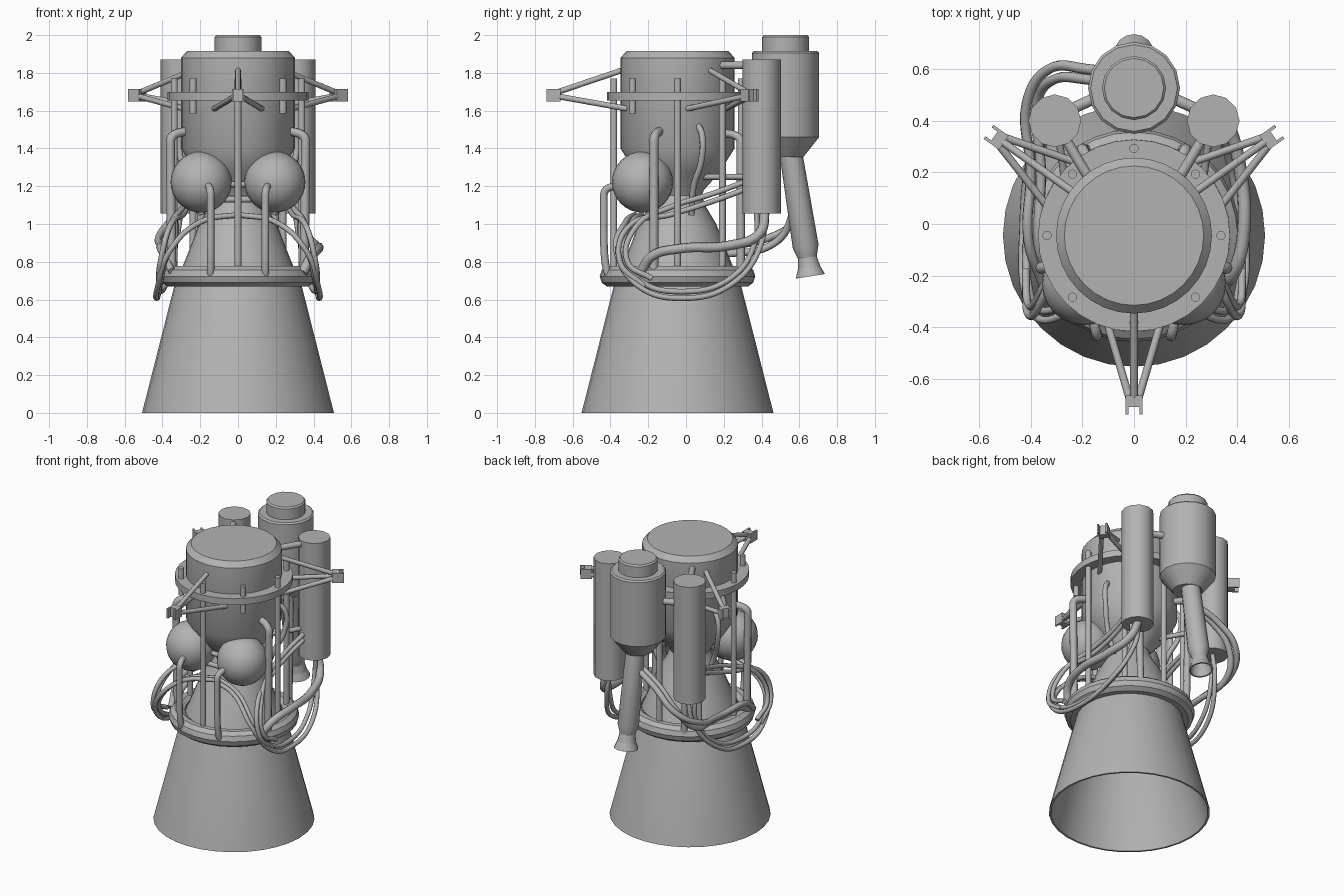
import bpy, bmesh, math
from mathutils import Vector, Matrix

cube = bpy.data.objects.get("Cube")
if cube:
    bpy.data.objects.remove(cube, do_unlink=True)

GREY = (0.45, 0.45, 0.45, 1)
metal = bpy.data.materials.new("grey_metal")
metal.use_nodes = True
metal.diffuse_color = GREY
metal.node_tree.nodes["Principled BSDF"].inputs["Base Color"].default_value = GREY

AXIS_Y = -0.045          # engine axis
SIDES = (("right", -1), ("left", 1))


def finish(name, bm, smooth=True):
    bmesh.ops.recalc_face_normals(bm, faces=bm.faces)
    mesh = bpy.data.meshes.new(name)
    bm.to_mesh(mesh)
    bm.free()
    mesh.materials.append(metal)
    ob = bpy.data.objects.new(name, mesh)
    bpy.context.collection.objects.link(ob)
    if smooth:
        bpy.ops.object.select_all(action='DESELECT')
        ob.select_set(True)
        bpy.context.view_layer.objects.active = ob
        bpy.ops.object.shade_smooth_by_angle(angle=math.radians(35))
    return ob


def lathe(name, profile, loc, segs=32, tilt=0, loop=False):
    """Revolve (radius, height) points about z, then tilt about x."""
    bm = bmesh.new()
    rings = [[bm.verts.new((r * math.cos(a), r * math.sin(a), z))
              for a in (2 * math.pi * i / segs for i in range(segs))]
             for r, z in profile]
    pairs = list(zip(rings, rings[1:])) + ([(rings[-1], rings[0])] if loop else [])
    for low, high in pairs:
        for i in range(segs):
            j = (i + 1) % segs
            bm.faces.new((low[i], low[j], high[j], high[i]))
    if not loop:
        bm.faces.new(rings[0])
        bm.faces.new(rings[-1])
    bm.transform(Matrix.Translation(loc) @ Matrix.Rotation(tilt, 4, 'X'))
    return finish(name, bm)


def rod(name, a, b, r=0.018, segs=12):
    a, b = Vector(a), Vector(b)
    bm = bmesh.new()
    bmesh.ops.create_cone(bm, cap_ends=True, segments=segs, radius1=r, radius2=r,
                          depth=(b - a).length)
    turn = (b - a).to_track_quat('Z', 'Y').to_matrix().to_4x4()
    bm.transform(Matrix.Translation((a + b) / 2) @ turn)
    return finish(name, bm)


def hose(name, pts, r=0.018, bend=False):
    """Round tube through points; bend=True gives straight runs with rounded corners."""
    cu = bpy.data.curves.new(name, 'CURVE')
    cu.dimensions = '3D'
    cu.bevel_depth, cu.bevel_resolution = r, 2
    cu.resolution_u, cu.use_fill_caps = 8, True
    if bend:
        s = cu.splines.new('NURBS')
        s.points.add(len(pts) - 1)
        for p, co in zip(s.points, pts):
            p.co = (*co, 1)
        s.order_u, s.use_endpoint_u = 3, True
    else:
        s = cu.splines.new('BEZIER')
        s.bezier_points.add(len(pts) - 1)
        for p, co in zip(s.bezier_points, pts):
            p.co = co
            p.handle_left_type = p.handle_right_type = 'AUTO'
    s.use_smooth = True
    cu.materials.append(metal)
    ob = bpy.data.objects.new(name, cu)
    bpy.context.collection.objects.link(ob)
    bpy.ops.object.select_all(action='DESELECT')
    ob.select_set(True)
    bpy.context.view_layer.objects.active = ob
    bpy.ops.object.convert(target='MESH')


def flip(pts, s):
    return [(s * x, y, z) for x, y, z in pts]


centre = (0, AXIS_Y, 0)

# Hollow nozzle bell, closed off inside near the throat
lathe("nozzle_bell", [(0.11, 1.1), (0.19, 0.98), (0.325, 0.67), (0.495, 0), (0.508, 0),
                      (0.338, 0.67), (0.275, 0.82), (0.205, 1.0), (0.145, 1.1),
                      (0.125, 1.16)], centre)

# Combustion chamber and main body
lathe("main_body", [(0.12, 1.13), (0.14, 1.18), (0.22, 1.27), (0.302, 1.4),
                    (0.302, 1.88), (0.27, 1.915)], centre)
lathe("body_flange", [(0.295, 1.655), (0.372, 1.655), (0.372, 1.7), (0.295, 1.7)],
      centre, loop=True)

# Manifold ring round the bell
lathe("manifold_ring", [(0.355 + 0.057 * math.cos(t), 0.723 + 0.057 * math.sin(t))
                        for t in (math.pi * i / 5 for i in range(10))], centre, loop=True)

# Flange bolts: long tie rods except at the front diagonals
for i in range(8):
    a = i * math.pi / 4
    x, y = 0.337 * math.cos(a), AXIS_Y + 0.337 * math.sin(a)
    short = i in (5, 7)
    rod("flange_bolt" if short else "tie_rod", (x, y, 1.585 if short else 0.74), (x, y, 1.77))

# Three mounting tripods with forked brackets
for turn in (0, 125.5, -125.5):
    place = Matrix.Translation(centre) @ Matrix.Rotation(math.radians(turn), 4, 'Z')
    bm = bmesh.new()
    for size, pos in (((0.066, 0.045, 0.066), (0, -0.642, 1.682)),
                      ((0.012, 0.035, 0.066), (-0.027, -0.675, 1.682)),
                      ((0.012, 0.035, 0.066), (0.027, -0.675, 1.682))):
        m = place @ Matrix.Translation(pos) @ Matrix.Diagonal((*size, 1))
        bmesh.ops.create_cube(bm, size=1, matrix=m)
    finish("mount_bracket", bm, smooth=False)
    rod("mount_strut", place @ Vector((0, -0.63, 1.7)), place @ Vector((0, -0.29, 1.815)), 0.015)
    for s in (-1, 1):
        rod("mount_strut", place @ Vector((0.018 * s, -0.63, 1.675)),
            place @ Vector((0.125 * s, -0.265, 1.61)), 0.015)

# Rear turbopump with cap and tilted exhaust
pump = (0, 0.527, 0)
lathe("pump_tank", [(0.095, 1.355), (0.178, 1.46), (0.178, 1.905), (0.168, 1.915)], pump, 16)
lathe("pump_cap", [(0.124, 1.9), (0.124, 1.99), (0.115, 2.0)], pump, 16)
lathe("pump_exhaust", [(0.05, -0.55), (0.068, -0.65), (0.078, -0.65), (0.045, -0.565),
                       (0.069, -0.49), (0.06, 0.03)], (0, 0.557, 1.365), 16, math.radians(9))

# Link pipes between the front spheres
for z in (1.13, 1.21, 1.27):
    rod("sphere_link", (-0.1, -0.23, z), (0.1, -0.23, z), 0.016)

for side, s in SIDES:
    # Spherical tank and its feed pipe
    bm = bmesh.new()
    bmesh.ops.create_uvsphere(bm, u_segments=24, v_segments=16, radius=0.162,
                              matrix=Matrix.Translation((0.195 * s, -0.23, 1.222)))
    finish(side + "_sphere_tank", bm)
    hose(side + "_sphere_feed", flip([(0.145, -0.41, 0.73), (0.145, -0.435, 0.78),
         (0.145, -0.435, 1.1), (0.145, -0.435, 1.2), (0.16, -0.36, 1.2)], s), 0.02, True)

    # Upright canister with its supports
    lathe(side + "_canister", [(0.102, 1.055), (0.102, 1.87)], (0.307 * s, 0.4, 0), 12)
    rod(side + "_canister_strut", (0.29 * s, 0.37, 1.84), (0.17 * s, 0.17, 1.84), 0.02)
    rod(side + "_canister_pump_link", (0.3 * s, 0.42, 1.72), (0.1 * s, 0.51, 1.72), 0.022)
    rod(side + "_canister_chamber_link", (0.28 * s, 0.36, 1.25), (0.1 * s, 0.05, 1.25), 0.016)

    # Hooked pipes from the ring to the body
    hose(side + "_front_pipe", flip([(0.35, -0.17, 0.73), (0.358, -0.17, 1.38),
         (0.358, -0.17, 1.49), (0.25, -0.13, 1.49)], s), 0.024, True)
    hose(side + "_rear_pipe", flip([(0.19, 0.29, 0.73), (0.2, 0.29, 1.38),
         (0.2, 0.29, 1.48), (0.15, 0.19, 1.48)], s), 0.022, True)
    hose(side + "_wavy_pipe", flip([(0.26, 0.06, 1.53), (0.305, 0.085, 1.47),
         (0.3, 0.08, 1.33), (0.25, 0.04, 1.2), (0.19, 0.03, 1.05)], s), 0.017)

    # Thin hoses looping from the canister round to the front
    for d in (0, 0.035):
        hose(side + "_loop_hose", flip([
            (0.3 + d, 0.41 - d, 1.08), (0.33, 0.4 - d, 0.9), (0.405 - d, 0.24, 0.68 + d),
            (0.43 - d / 2, -0.02, 0.607 + d), (0.425 - d / 2, -0.25, 0.67 + d),
            (0.36, -0.37 + d, 0.86), (0.2, -0.32 + d, 1.01), (0, -0.27 + d, 1.05)], s), 0.015)
    # Return hoses back along the chamber
    for d in (0, 0.04):
        hose(side + "_return_hose", flip([
            (0.42, -0.22 + d, 0.67 + d), (0.41, -0.35 + d, 0.8), (0.36, -0.3 + d, 0.99),
            (0.29, -0.08, 1.05 + d), (0.27, 0.14, 1.12 + d), (0.29, 0.33, 1.19 + d)], s), 0.015)

# Thick feed hoses to the ring: one from the canister, a pair from the pump exhaust
hose("left_feed_hose", [(0.31, 0.42, 1.08), (0.36, 0.39, 0.95), (0.41, 0.22, 0.885),
     (0.425, -0.03, 0.87), (0.39, -0.18, 0.83), (0.34, -0.24, 0.74)], 0.026)
for d in (0, 0.04):
    hose("right_feed_hose", [(-0.02, 0.57 - d, 1.25), (-0.18, 0.6 - d, 1.17),
         (-0.33 + d / 2, 0.6 - d, 1.04), (-0.415 + d, 0.47, 0.94 - d), (-0.4 + d, 0.2, 0.88 - d),
         (-0.41 + d, -0.06, 0.87 - d), (-0.35, -0.24 + d, 0.75)], 0.02)
